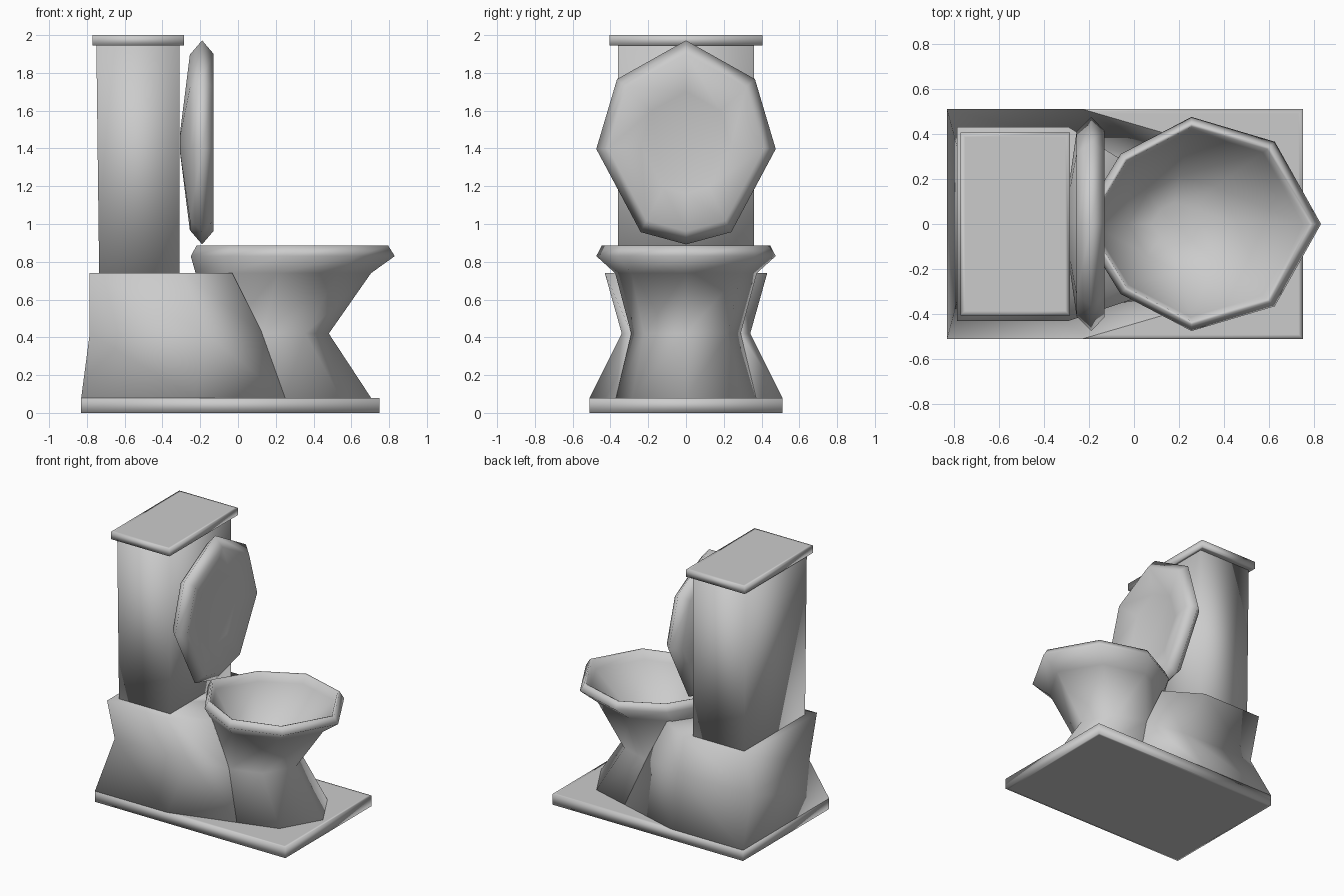
import bpy, bmesh, math

if "Cube" in bpy.data.objects:
    bpy.data.objects.remove(bpy.data.objects["Cube"])

# Half outlines of the bowl rim and the lid, relative to the widest point
BOWL_HALF = [(0.575, 0), (0.37, 0.365), (0, 0.475), (-0.315, 0.31), (-0.505, 0)]
LID_HALF = [(0.575, 0), (0.37, 0.365), (0, 0.475), (-0.44, 0.24), (-0.505, 0)]


def whole(half):
    return half + [(x, -y) for x, y in half[-2:0:-1]]


def loft(name, rings, angle=180):
    """Skin a list of equal-length point rings and cap both ends."""
    bm = bmesh.new()
    loops = [[bm.verts.new(p) for p in ring] for ring in rings]
    n = len(loops[0])
    for a, b in zip(loops, loops[1:]):
        for i in range(n):
            j = (i + 1) % n
            bm.faces.new((a[i], a[j], b[j], b[i]))
    bm.faces.new(loops[0][::-1])
    bm.faces.new(loops[-1])
    bmesh.ops.recalc_face_normals(bm, faces=bm.faces)
    mesh = bpy.data.meshes.new(name)
    bm.to_mesh(mesh)
    bm.free()
    ob = bpy.data.objects.new(name, mesh)
    bpy.context.collection.objects.link(ob)
    bpy.ops.object.select_all(action='DESELECT')
    ob.select_set(True)
    bpy.context.view_layer.objects.active = ob
    bpy.ops.object.shade_smooth_by_angle(angle=math.radians(angle))
    return ob


def rect(x0, x1, y, z):
    return [(x0, -y, z), (x1, -y, z), (x1, y, z), (x0, y, z)]


def slab(name, x0, x1, y, z0, z1, inset=0.02):
    """Flat plate whose smooth shading is held near its edges."""
    inner = (x0 + inset, x1 - inset, y - inset)
    loft(name, [rect(*inner, z0), rect(x0, x1, y, z0),
                rect(x0, x1, y, z1), rect(*inner, z1)])


def oval(cx, z, sx, sy):
    return [(cx + x * sx, y * sy, z) for x, y in whole(BOWL_HALF)]


def oval_upright(x, s):
    return [(x, y * s, 1.43 + (z - 0.033) * s) for z, y in whole(LID_HALF)]


def mirrored(half, z):
    return [(x, y, z) for x, y in half] + [(x, -y, z) for x, y in half[::-1]]


# Floor plate
slab("floor_plate", -0.83, 0.75, 0.51, 0, 0.08)

# Rear block under the tank, pinched at the waist, notched to clear the bowl
loft("rear_block", [
    mirrored([(-0.83, 0.51), (-0.23, 0.51), (0.25, 0.37), (0.0, 0.04)], 0.08),
    mirrored([(-0.785, 0.34), (-0.17, 0.34), (0.13, 0.288), (0.0, 0.04)], 0.42),
    mirrored([(-0.785, 0.43), (-0.29, 0.43), (-0.03, 0.27), (-0.20, 0.04)], 0.74),
])

# Pedestal, rim and hollow of the bowl in one skin
loft("bowl", [
    oval(0.25, 0.08, 0.79, 0.78),
    oval(0.13, 0.42, 0.61, 0.61),
    oval(0.21, 0.74, 0.86, 0.79),
    oval(0.255, 0.83, 1.0, 1.0),
    oval(0.255, 0.885, 0.94, 0.94),
    oval(0.255, 0.88, 0.91, 0.91),
    oval(0.25, 0.82, 0.87, 0.87),
    oval(0.20, 0.58, 0.45, 0.45),
    oval(0.18, 0.54, 0.2, 0.2),
])

# Raised lid: domed back, dished front
loft("lid", [
    oval_upright(-0.308, 0.08),
    oval_upright(-0.255, 0.86),
    oval_upright(-0.19, 1.0),
    oval_upright(-0.13, 0.87),
    oval_upright(-0.18, 0.5),
])

# Tank and its cover
loft("tank", [rect(-0.735, -0.31, 0.36, 0.73), rect(-0.75, -0.31, 0.36, 1.95)])
slab("tank_cover", -0.77, -0.285, 0.405, 1.945, 2.0)
